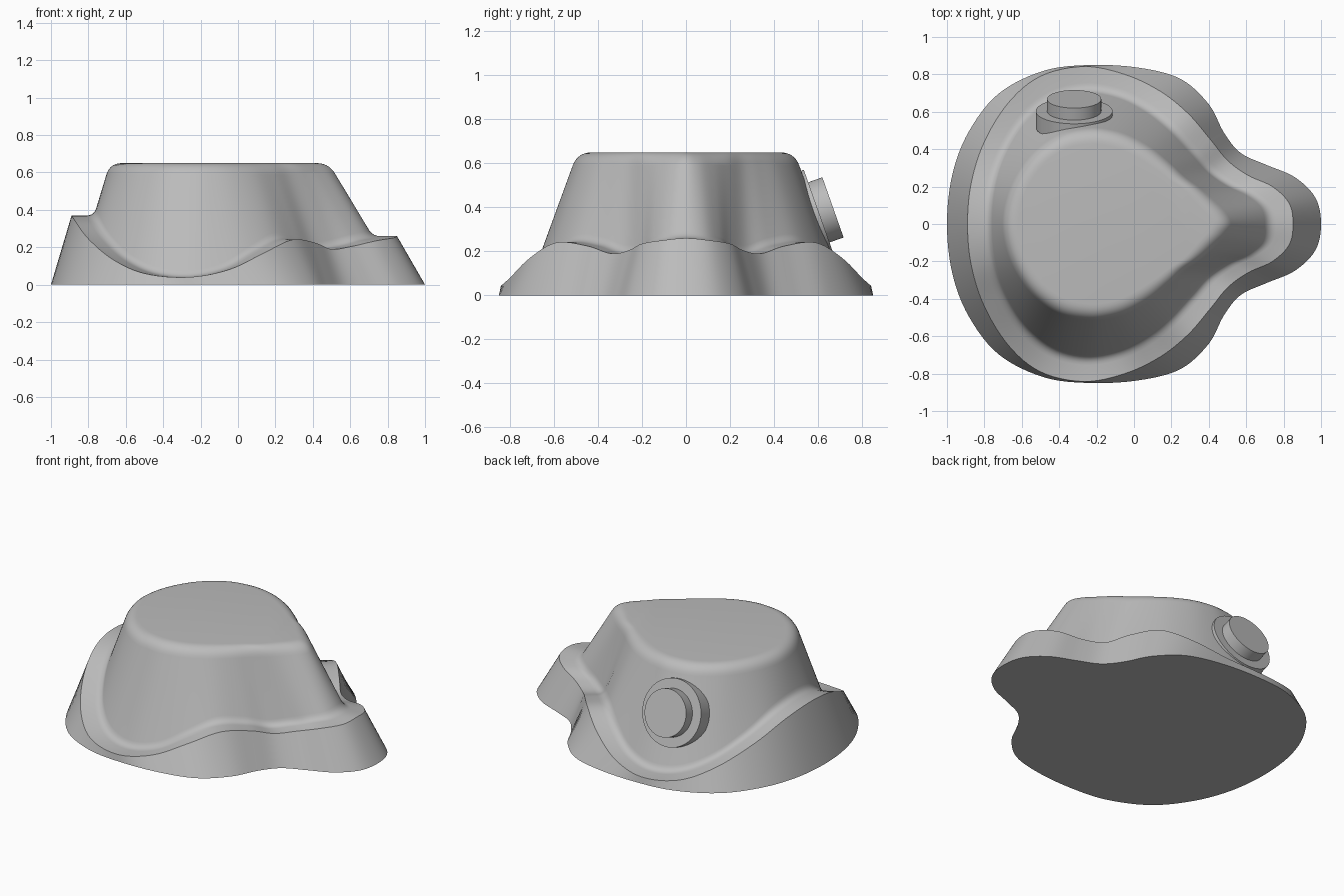
import bpy, bmesh, math
from mathutils import Vector

if "Cube" in bpy.data.objects:
    bpy.data.objects.remove(bpy.data.objects["Cube"])

grey = bpy.data.materials.new("plain grey")
grey.use_nodes = True
GREY = (0.5, 0.5, 0.5, 1)
grey.diffuse_color = GREY
grey.node_tree.nodes["Principled BSDF"].inputs["Base Color"].default_value = GREY

TOP = 0.65      # height of the flat top
SUB = 6         # smooth steps between outline points

# Half outlines running from the nose (+x) round to the blunt end (-x)
foot = [(1, 0), (.97, .14), (.86, .25), (.71, .315), (.57, .38), (.48, .49), (.4, .64), (.25, .775),
        (.03, .835), (-.23, .85), (-.48, .82), (-.72, .7), (-.88, .5), (-.97, .27), (-1, 0)]
rim = [(.85, 0), (.83, .11), (.74, .2), (.61, .26), (.5, .34), (.41, .45), (.29, .59), (.14, .71),
       (-.05, .8), (-.27, .842), (-.5, .79), (-.67, .65), (-.8, .44), (-.87, .22), (-.89, 0)]
rim_height = [.26, .25, .235, .205, .19, .225, .24, .17, .08, .04, .06, .135, .245, .34, .37]
wall_foot = [(.72, 0), (.7, .09), (.62, .155), (.51, .205), (.41, .275), (.32, .375), (.2, .505), (.07, .61),
             (-.08, .685), (-.26, .715), (-.44, .67), (-.59, .55), (-.7, .37), (-.755, .19), (-.77, 0)]
wall_top = [(.485, 0), (.46, .055), (.4, .12), (.33, .19), (.25, .25), (.17, .32), (.07, .395), (-.04, .455),
            (-.14, .485), (-.24, .492), (-.38, .465), (-.51, .38), (-.6, .27), (-.66, .14), (-.685, 0)]


def closed_loop(half, heights):
    """Mirror a half outline across y and smooth it into a closed loop."""
    pts = [Vector((x, y, z)) for (x, y), z in zip(half, heights)]
    pts += [Vector((p.x, -p.y, p.z)) for p in pts[-2:0:-1]]
    n, out = len(pts), []
    for i in range(n):
        a, b, c, d = (pts[(i + k) % n] for k in (-1, 0, 1, 2))
        for s in range(SUB):
            t = s / SUB
            out.append(b + (c - a) * t / 2 + (a * 2 - b * 5 + c * 4 - d) * t * t / 2
                       + (b * 3 - a - c * 3 + d) * t ** 3 / 2)
    return out


def fillet(a, corner, b, steps):
    """Rounded corner from a to b."""
    return [a * (1 - t) ** 2 + corner * 2 * t * (1 - t) + b * t * t
            for t in (k / steps for k in range(steps + 1))]


def finish(bm, name):
    bmesh.ops.recalc_face_normals(bm, faces=bm.faces)
    mesh = bpy.data.meshes.new(name)
    bm.to_mesh(mesh)
    bm.free()
    mesh.materials.append(grey)
    obj = bpy.data.objects.new(name, mesh)
    bpy.context.collection.objects.link(obj)
    bpy.ops.object.select_all(action='DESELECT')
    obj.select_set(True)
    bpy.context.view_layer.objects.active = obj
    bpy.ops.object.shade_smooth_by_angle(angle=math.radians(30))
    return obj


# Body: one cross-section per outline point, skinned around
count = len(foot)
loops = zip(closed_loop(foot, [0] * count), closed_loop(rim, rim_height),
            closed_loop(wall_foot, rim_height), closed_loop(wall_top, [TOP] * count))
bm = bmesh.new()
sections = []
for base, edge, inner, top in loops:
    up = (top - inner).normalized()
    inward = Vector((up.x, up.y, 0)).normalized()
    ledge = (edge - inner).normalized()
    section = [base, edge]
    section += fillet(inner + ledge * .04, inner, inner + up * .04, 5)
    section += fillet(top - up * .065, top, top + inward * .065, 7)
    sections.append([bm.verts.new(p) for p in section])
for i, here in enumerate(sections):
    after = sections[(i + 1) % len(sections)]
    for k in range(len(here) - 1):
        bm.faces.new((here[k], after[k], after[k + 1], here[k + 1]))
bm.faces.new([s[0] for s in sections])
bm.faces.new([s[-1] for s in sections])
finish(bm, "body")

# Round button and its collar, set square to the sloping back wall
axis = Vector((0, .943, .333)).normalized()
button_end = Vector((-.32, .668, .4))


def disc(name, radius, outer, inner):
    """Cylinder on the button axis between two depths below the button face."""
    bm = bmesh.new()
    bmesh.ops.create_cone(bm, cap_ends=True, segments=64, radius1=radius, radius2=radius,
                          depth=inner - outer)
    obj = finish(bm, name)
    obj.rotation_euler = axis.to_track_quat('Z', 'Y').to_euler()
    obj.location = button_end - axis * (outer + inner) / 2


disc("button", .145, 0, .12)
disc("button_collar", .205, .068, .16)
